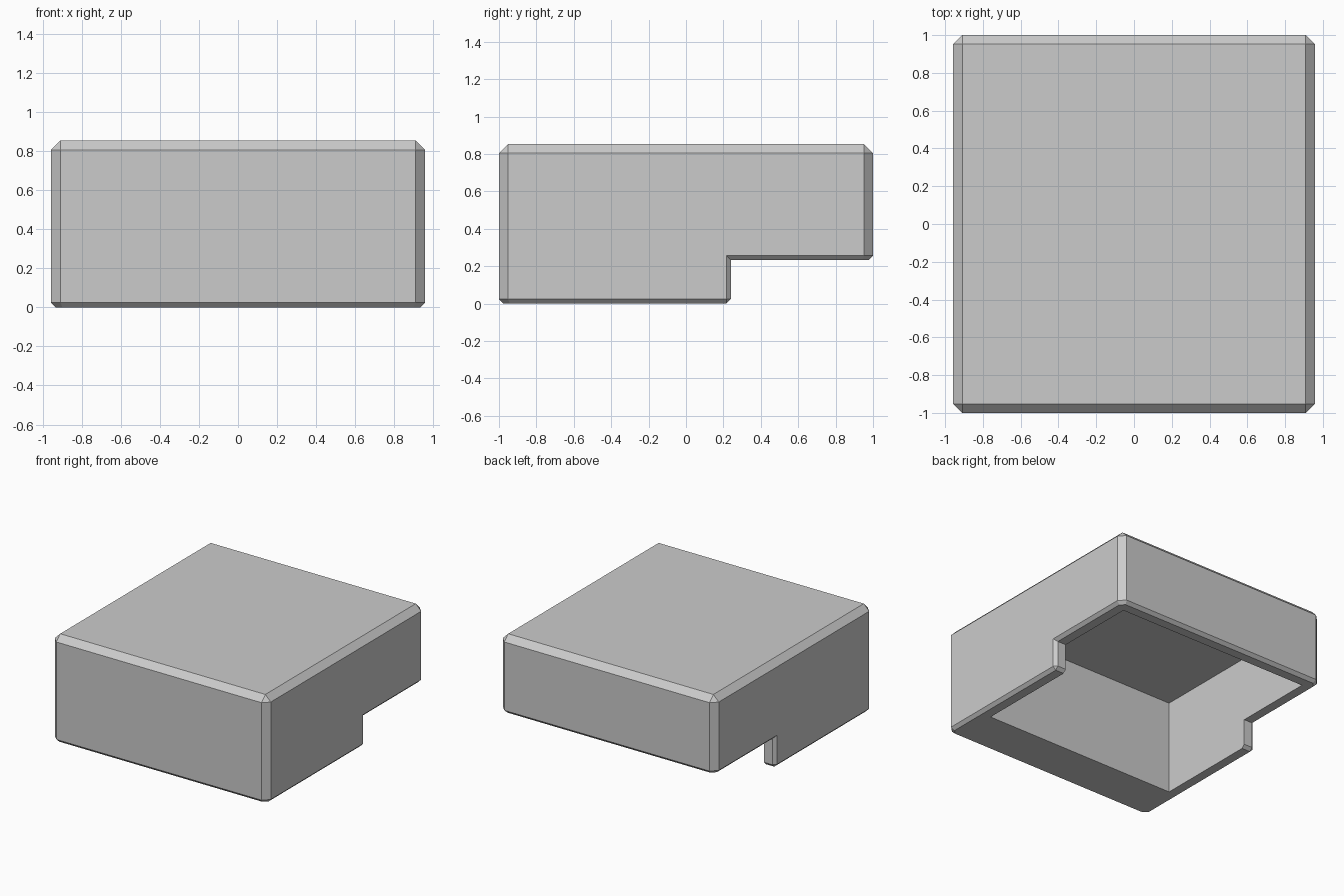
import bpy
import bmesh

# Remove the default cube
if "Cube" in bpy.data.objects:
    bpy.data.objects.remove(bpy.data.objects["Cube"], do_unlink=True)

HALF_X, HALF_Y, HEIGHT = 0.957, 1.0, 0.853
WIDE, FINE = 0.048, 0.0245      # chamfer widths
WALL = 0.10
STEP_Y, STEP_Z = 0.24, 0.233    # rear step under the body

grey = bpy.data.materials.new("light_grey")
grey.use_nodes = True
grey.diffuse_color = (0.6, 0.6, 0.6, 1)
grey.node_tree.nodes["Principled BSDF"].inputs["Base Color"].default_value = (0.6, 0.6, 0.6, 1)


def ring(y0, y1, z, inset, front_cut, back_cut):
    """Rectangle with cut corners at height z, pulled in by inset."""
    points = []
    for side in (-1, 1):
        for y, inward, cut in ((y0, 1, front_cut), (y1, -1, back_cut)):
            leg = max(0, cut - inset * 0.586)
            if inset >= cut:
                leg = 0
            x, y = HALF_X - inset, y + inward * inset
            points += [(side * x, y + inward * leg, z), (side * (x - leg), y, z)]
    return points


def solid(name, points):
    """Convex block around the given points, with flat faces merged."""
    bm = bmesh.new()
    for p in points:
        bm.verts.new(p)
    bmesh.ops.remove_doubles(bm, verts=bm.verts[:], dist=0.0001)
    bmesh.ops.convex_hull(bm, input=bm.verts[:])
    bmesh.ops.dissolve_limit(bm, angle_limit=0.01, verts=bm.verts[:], edges=bm.edges[:])
    bmesh.ops.recalc_face_normals(bm, faces=bm.faces[:])
    mesh = bpy.data.meshes.new(name)
    bm.to_mesh(mesh)
    bm.free()
    mesh.materials.append(grey)
    obj = bpy.data.objects.new(name, mesh)
    bpy.context.collection.objects.link(obj)
    return obj


def combine(target, helper, operation):
    mod = target.modifiers.new(helper.name, 'BOOLEAN')
    mod.operation = operation
    mod.solver = 'EXACT'
    mod.object = helper
    helper.hide_render = True
    helper.hide_set(True)


# Full-length upper body with wide chamfers on top
body = solid("hollow_cover",
             ring(-HALF_Y, HALF_Y, STEP_Z, FINE, WIDE, WIDE)
             + ring(-HALF_Y, HALF_Y, STEP_Z + FINE, 0, WIDE, WIDE)
             + ring(-HALF_Y, HALF_Y, HEIGHT - WIDE, 0, WIDE, WIDE)
             + ring(-HALF_Y, HALF_Y, HEIGHT, WIDE, WIDE, WIDE))

# Deeper front section reaching the ground
lower = solid("front_skirt",
              ring(-HALF_Y, STEP_Y, 0, FINE, WIDE, FINE)
              + ring(-HALF_Y, STEP_Y, FINE, 0, WIDE, FINE)
              + ring(-HALF_Y, STEP_Y, 0.5, 0, WIDE, FINE))

# Open cavity underneath, with a thick front wall
inner_x = HALF_X - WALL
cavity = solid("cavity_cutter",
               [(x, y, z) for x in (-inner_x, inner_x)
                for y in (-0.62, HALF_Y - WALL)
                for z in (-0.5, HEIGHT - WALL)])

combine(body, lower, 'UNION')
combine(body, cavity, 'DIFFERENCE')

# Bake the result and drop the helpers
bpy.context.view_layer.update()
result = bpy.data.meshes.new_from_object(body.evaluated_get(bpy.context.evaluated_depsgraph_get()))
body.modifiers.clear()
body.data = result
for helper in (lower, cavity):
    bpy.data.objects.remove(helper, do_unlink=True)

# Merge leftover flat seams
bm = bmesh.new()
bm.from_mesh(result)
bmesh.ops.dissolve_limit(bm, angle_limit=0.01, verts=bm.verts[:], edges=bm.edges[:])
bm.to_mesh(result)
bm.free()
result.materials.clear()
result.materials.append(grey)
for face in result.polygons:
    face.material_index = 0
    face.use_smooth = False
